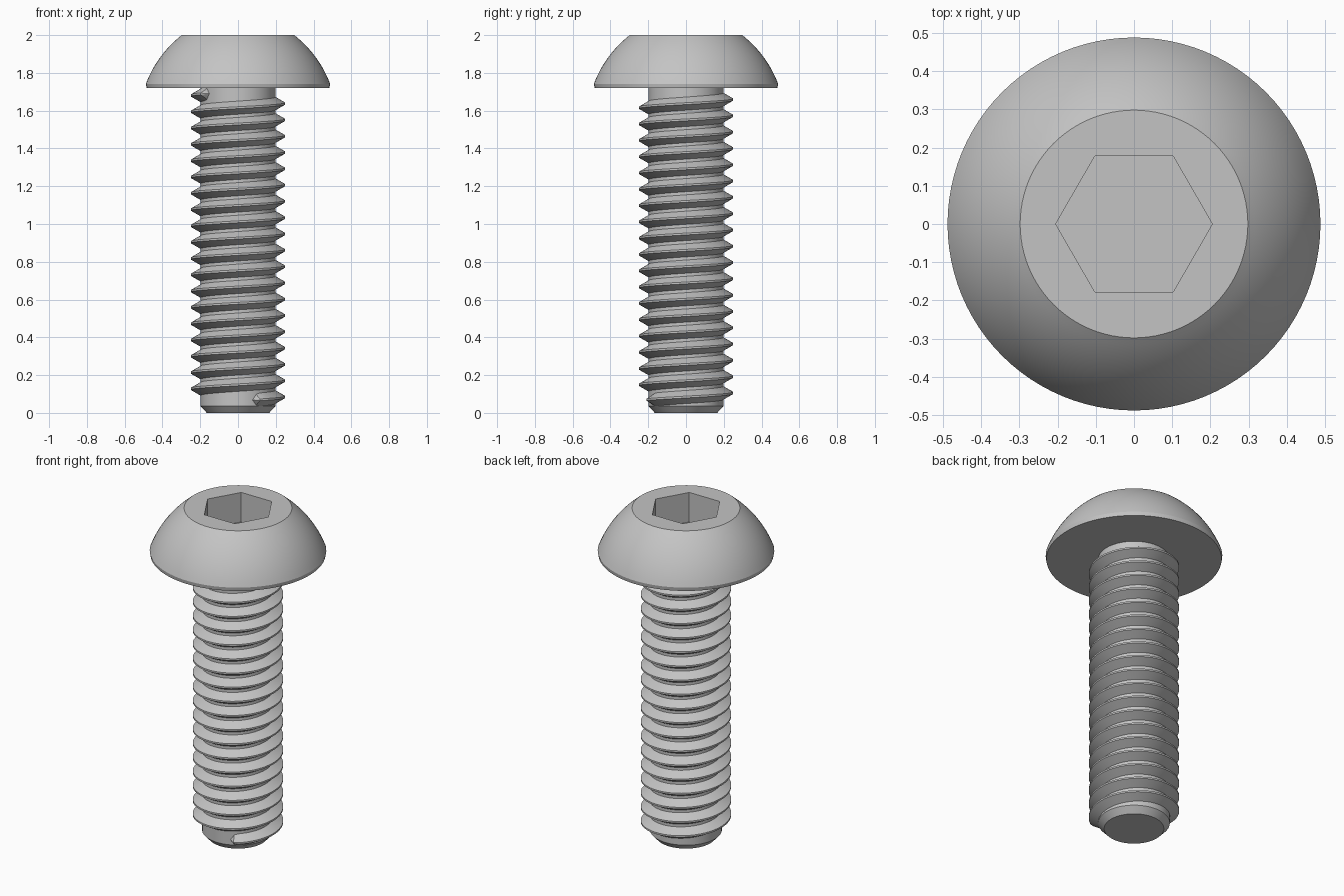
import bpy, bmesh, math
from math import cos, sin, pi, radians

if "Cube" in bpy.data.objects:
    bpy.data.objects.remove(bpy.data.objects["Cube"], do_unlink=True)

GREY = (0.55, 0.55, 0.55, 1)
steel = bpy.data.materials.new("grey steel")
steel.use_nodes = True
steel.diffuse_color = GREY
steel.node_tree.nodes["Principled BSDF"].inputs["Base Color"].default_value = GREY

SEGS = 96


def finish(bm, name):
    bmesh.ops.recalc_face_normals(bm, faces=bm.faces)
    mesh = bpy.data.meshes.new(name)
    bm.to_mesh(mesh)
    bm.free()
    mesh.materials.append(steel)
    obj = bpy.data.objects.new(name, mesh)
    bpy.context.collection.objects.link(obj)
    bpy.ops.object.select_all(action="DESELECT")
    obj.select_set(True)
    bpy.context.view_layer.objects.active = obj
    bpy.ops.object.shade_smooth_by_angle(angle=radians(25))
    return obj


def loft(name, rings, closed):
    """Skin a list of point rings with quads and cap both ends."""
    bm = bmesh.new()
    loops = [[bm.verts.new(p) for p in ring] for ring in rings]
    for a, b in zip(loops, loops[1:]):
        n = len(a)
        for i in range(n):
            j = (i + 1) % n
            bm.faces.new((a[i], a[j], b[j], b[i]))
    if closed:
        bm.faces.new(loops[0])
        bm.faces.new(loops[-1])
    return finish(bm, name)


def circle(r, z):
    return [(r * cos(2 * pi * i / SEGS), r * sin(2 * pi * i / SEGS), z)
            for i in range(SEGS)]


def hexagon(r, z):
    """Hexagon sampled at the same angles as the circles, corners on x."""
    pts = []
    for i in range(SEGS):
        a = 2 * pi * i / SEGS
        d = r * cos(pi / 6) / cos(a % (pi / 3) - pi / 6)
        pts.append((d * cos(a), d * sin(a), z))
    return pts


# Domed head with a hexagonal socket
RIM, FLAT, HEAD_Z, RIM_Z, TOP = 0.488, 0.298, 1.72, 1.742, 2.0
rings = [circle(0.15, HEAD_Z), circle(0.484, HEAD_Z)]
DOME_STEPS, BULGE = 14, 0.022
dr, dz = FLAT - RIM, TOP - RIM_Z
length = math.hypot(dr, dz)
for k in range(DOME_STEPS + 1):
    t = k / DOME_STEPS
    b = 4 * BULGE * t * (1 - t)
    rings.append(circle(RIM + dr * t + b * dz / length,
                        RIM_Z + dz * t - b * dr / length))
rings += [hexagon(0.205, TOP), hexagon(0.205, TOP - 0.18)]
loft("socket_head", rings, True)

# Core of the shank with a chamfered tip
loft("shank_core", [circle(0.165, 0), circle(0.198, 0.036),
                    circle(0.198, HEAD_Z + 0.01)], True)

# Right-handed thread ridge, fading into the core at both ends
PITCH, TURNS_STEP = 0.0863, 60
START, END = radians(-67), radians(18 * 360 + 220)
ROOT, CREST, BASE_Z = 0.196, 0.25, 0.084
FADE = radians(14)
steps = int((END - START) / (2 * pi) * TURNS_STEP)
sections = []
for k in range(steps + 1):
    a = START + (END - START) * k / steps
    edge = min(a - START, END - a, FADE) / FADE
    s = max(0.05, math.sqrt(1 - (1 - edge) ** 2))
    z = BASE_Z + PITCH * a / (2 * pi)
    profile = [(ROOT - 0.01, -0.036 * s), (ROOT, -0.036 * s),
               (ROOT + (CREST - ROOT) * s, -0.005 * s),
               (ROOT + (CREST - ROOT) * s, 0.005 * s),
               (ROOT, 0.036 * s), (ROOT - 0.01, 0.036 * s)]
    sections.append([(r * cos(a), r * sin(a), z + h) for r, h in profile])
loft("thread", sections, True)
